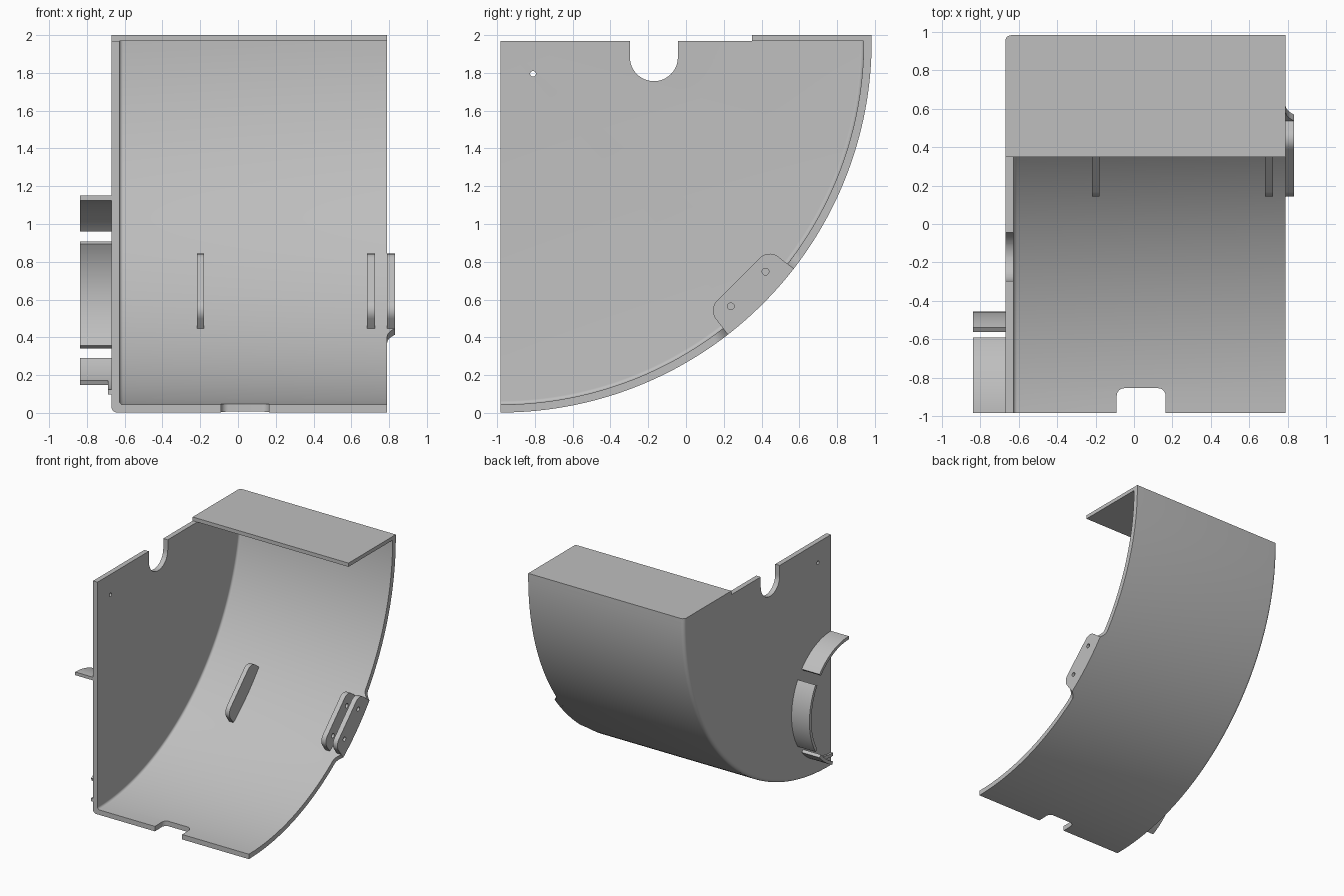
import bpy, bmesh
from math import sin, cos, pi, radians
from mathutils import Vector

if "Cube" in bpy.data.objects:
    bpy.data.objects.remove(bpy.data.objects["Cube"], do_unlink=True)

grey = bpy.data.materials.new("light grey")
grey.use_nodes = True
COLOUR = (0.52, 0.52, 0.52, 1)
grey.diffuse_color = COLOUR
grey.node_tree.nodes["Principled BSDF"].inputs["Base Color"].default_value = COLOUR

# Main dimensions: axis of the quarter drum, radii and side limits
AY, AZ = -0.983, 1.968
R, RI = 1.966, 1.924
X0, XW, X1 = -0.67, -0.628, 0.79
TAB = 0.832


def finish(name, bm, smooth=True):
    bmesh.ops.recalc_face_normals(bm, faces=bm.faces)
    me = bpy.data.meshes.new(name)
    bm.to_mesh(me)
    bm.free()
    me.materials.append(grey)
    ob = bpy.data.objects.new(name, me)
    bpy.context.collection.objects.link(ob)
    if smooth:
        shade(ob)
    return ob


def activate(ob):
    bpy.ops.object.select_all(action='DESELECT')
    ob.select_set(True)
    bpy.context.view_layer.objects.active = ob


def shade(ob):
    activate(ob)
    bpy.ops.object.shade_smooth_by_angle(angle=radians(30))


def loft(name, a, b, smooth=True):
    """Solid between two matching closed outlines."""
    bm = bmesh.new()
    va, vb = ([bm.verts.new(p) for p in loop] for loop in (a, b))
    bm.faces.new(va)
    bm.faces.new(vb[::-1])
    n = len(va)
    for i in range(n):
        j = (i + 1) % n
        bm.faces.new((va[i], va[j], vb[j], vb[i]))
    return finish(name, bm, smooth)


def prism_x(name, pts, x0, x1, smooth=True):
    return loft(name, [(x0, y, z) for y, z in pts], [(x1, y, z) for y, z in pts], smooth)


def prism_z(name, pts, z0, z1, smooth=True):
    return loft(name, [(x, y, z0) for x, y in pts], [(x, y, z1) for x, y in pts], smooth)


def arc(cx, cy, r, start, end, n):
    angles = [radians(start + (end - start) * i / n) for i in range(n + 1)]
    return [(cx + r * cos(t), cy + r * sin(t)) for t in angles]


def polar(r, deg):
    """Point on the drum section, angle measured down from the back."""
    t = radians(deg)
    return AY + r * cos(t), AZ - r * sin(t)


def cut(ob, cutter):
    mod = ob.modifiers.new("cut", 'BOOLEAN')
    mod.operation, mod.solver, mod.object = 'DIFFERENCE', 'EXACT', cutter
    activate(ob)
    bpy.ops.object.modifier_apply(modifier=mod.name)
    bpy.data.objects.remove(cutter, do_unlink=True)


def hole(ob, y, z, r):
    cut(ob, prism_x("hole_cutter", arc(y, z, r, 0, 345, 23), -1, 1, False))


# Quarter drum: an L section with rounded corners, spun about the x axis
corner = arc(X0 + 0.03, R - 0.03, 0.03, 180, 90, 6)
fillet = arc(XW + 0.02, RI - 0.02, 0.02, 90, 180, 6)
section = [(X0, 0)] + corner + [(X1, R), (X1, RI)] + fillet + [(XW, 0)]
STEPS = 80
bm = bmesh.new()
rings = []
for i in range(STEPS + 1):
    ring = []
    for x, r in section:
        y, z = polar(r, 90 * i / STEPS)
        ring.append(bm.verts.new((x, y, z)))
    rings.append(ring)
for a, b in zip(rings, rings[1:]):
    for i in range(len(section) - 1):
        bm.faces.new((a[i], a[i + 1], b[i + 1], b[i]))
bm.faces.new(rings[0])
bm.faces.new(rings[-1][::-1])
bmesh.ops.remove_doubles(bm, verts=bm.verts, dist=1e-5)
drum = finish("drum_housing", bm, False)

# Round-bottomed slot and pin hole in the side wall
slot = [(-0.297, 2.1)] + arc(-0.17, 1.883, 0.127, 180, 360, 24) + [(-0.043, 2.1)]
cut(drum, prism_x("slot_cutter", slot, -0.8, -0.55, False))
hole(drum, -0.81, 1.795, 0.015)

# Rounded notch in the lower front lip
notch = [(-0.09, -1.2)] + arc(-0.05, -0.895, 0.04, 180, 90, 8)
notch += arc(0.125, -0.895, 0.04, 90, 0, 8) + [(0.165, -1.2)]
cut(drum, prism_z("notch_cutter", notch, -0.1, 0.2, False))
shade(drum)

# Top cover plate
YB = AY + R
cover = [(X0, 0.35), (X1, 0.35), (X1, YB)] + arc(X0 + 0.03, YB - 0.03, 0.03, 90, 180, 6)
prism_z("top_cover", cover, AZ, 2.0)

# Lugs that follow the shell, with rounded inner corners
HALF = 7.2
INNER, ROUND = 1.79, 0.07


def lug(name, x0, x1, outer, drilled):
    turn = 2.2
    pts = [polar(outer, 45 - HALF + 2 * HALF * i / 16) for i in range(17)]
    for side in (1, -1):
        quarter = [(INNER + ROUND * (1 - sin(t)), 45 + side * (HALF - turn * (1 - cos(t))))
                   for t in (pi / 2 * i / 8 for i in range(9))]
        if side < 0:
            quarter.reverse()
        pts += [polar(r, a) for r, a in quarter]
    ob = prism_x(name, pts, x0, x1, False)
    if drilled:
        for a in (41, 49):
            hole(ob, *polar(1.86, a), 0.018)
    shade(ob)


lug("outer_lug", X1, TAB, R, True)
lug("inner_lug", 0.682, 0.724, RI + 0.02, True)
lug("middle_lug", -0.218, -0.18, RI + 0.02, False)

# Curved flares blending the outer lug into the shell edge
for side, label in ((1, "lower"), (-1, "upper")):
    shape = [(HALF + 2.1 * i / 8, X1 + (TAB - X1) * (1 - i / 8) ** 2) for i in range(9)]
    shape.append((HALF, X1))
    loops = [[(x, *polar(r, 45 + side * a)) for a, x in shape] for r in (RI, R)]
    loft(label + "_lug_flare", *loops)


# Ring segments standing on the outside of the side wall
def segment(name, start, end, x_out):
    outer = arc(AY, 0.625, 0.527, start, end, 20)
    inner = arc(AY, 0.625, 0.5, end, start, 20)
    prism_x(name, outer + inner, x_out, X0 + 0.005)


segment("upper_guide", 42, 90, -0.837)
segment("middle_guide", -32.5, 32.5, -0.837)
segment("lower_guide", -65, -42, -0.837)
segment("lower_guide_lip", -90, -65, -0.687)
